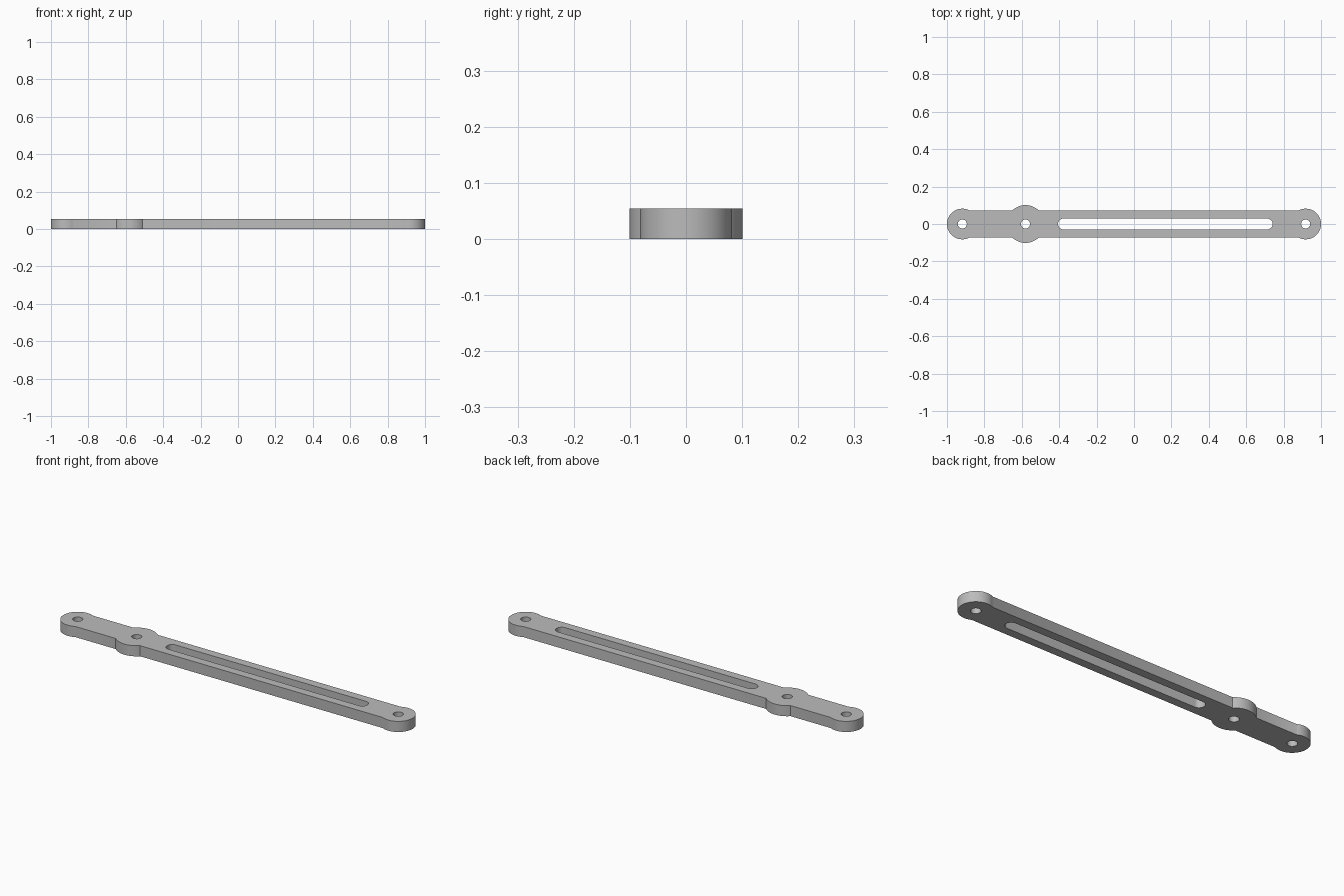
import bpy, bmesh
from math import asin, cos, sin, pi

cube = bpy.data.objects.get("Cube")
if cube:
    bpy.data.objects.remove(cube, do_unlink=True)

THICK = 0.055
HALF_WIDTH = 0.073
END_X, END_R = 0.918, 0.082
BOSS_X, BOSS_R = -0.58, 0.101
HOLE_R = 0.024
SLOT_A, SLOT_B, SLOT_R = -0.377, 0.712, 0.029


def arc(cx, radius, start, end, steps):
    return [(cx + radius * cos(start + (end - start) * i / steps),
             radius * sin(start + (end - start) * i / steps))
            for i in range(steps + 1)]


def circle(cx, radius, steps=32):
    return arc(cx, radius, 0, 2 * pi, steps)[:-1]


# Outer profile: straight bar with rounded ends and a round boss
e = asin(HALF_WIDTH / END_R)
b = asin(HALF_WIDTH / BOSS_R)
outline = (arc(END_X, END_R, e - pi, pi - e, 48)
           + arc(BOSS_X, BOSS_R, b, pi - b, 24)
           + arc(-END_X, END_R, e, 2 * pi - e, 48)
           + arc(BOSS_X, BOSS_R, pi + b, 2 * pi - b, 24))

# Openings: long slot and three pin holes
slot = (arc(SLOT_B, SLOT_R, -pi / 2, pi / 2, 16)
        + arc(SLOT_A, SLOT_R, pi / 2, 3 * pi / 2, 16))
loops = [outline, slot] + [circle(x, HOLE_R) for x in (-END_X, BOSS_X, END_X)]

# Fill the profile and extrude it to a plate
bm = bmesh.new()
edges = []
for points in loops:
    verts = [bm.verts.new((x, y, 0)) for x, y in points]
    edges += [bm.edges.new((v, verts[i - 1])) for i, v in enumerate(verts)]
bmesh.ops.triangle_fill(bm, edges=edges, use_beauty=True)
top = bmesh.ops.extrude_face_region(bm, geom=bm.faces[:], use_keep_orig=True)
for v in top["geom"]:
    if isinstance(v, bmesh.types.BMVert):
        v.co.z = THICK
bmesh.ops.recalc_face_normals(bm, faces=bm.faces[:])

mesh = bpy.data.meshes.new("slotted_link_arm")
bm.to_mesh(mesh)
bm.free()
arm = bpy.data.objects.new("slotted_link_arm", mesh)
bpy.context.collection.objects.link(arm)

# Plain grey finish
grey = bpy.data.materials.new("plain_grey")
grey.use_nodes = True
colour = (0.5, 0.5, 0.5, 1)
grey.diffuse_color = colour
grey.node_tree.nodes["Principled BSDF"].inputs["Base Color"].default_value = colour
mesh.materials.append(grey)

bpy.context.view_layer.objects.active = arm
arm.select_set(True)
bpy.ops.object.shade_smooth_by_angle(angle=pi / 6)
